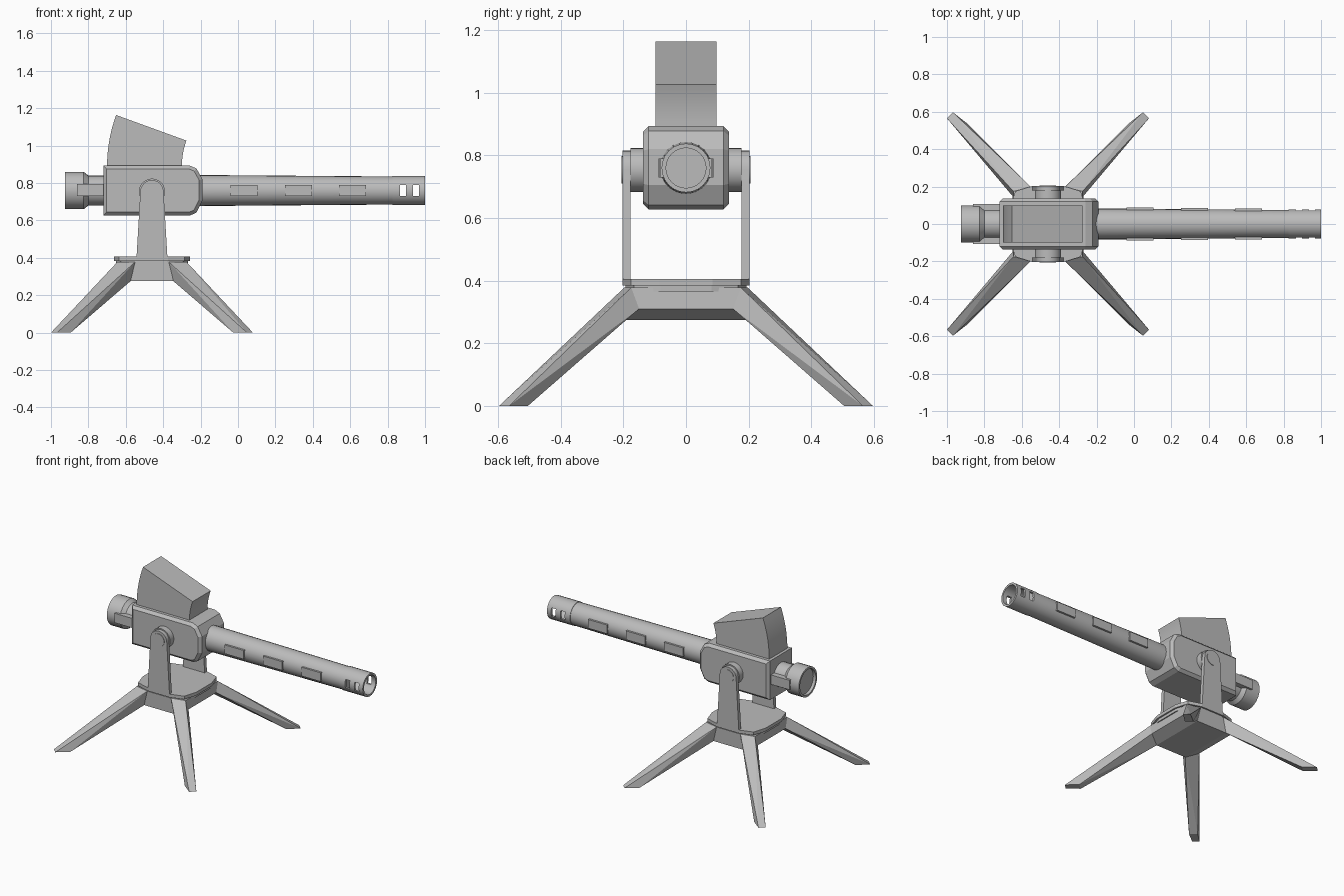
import bpy, bmesh, math
from mathutils import Vector, Matrix

if "Cube" in bpy.data.objects:
    bpy.data.objects.remove(bpy.data.objects["Cube"])

CX, AXIS_Z = -0.46, 0.76          # mount centre, bore height

grey = bpy.data.materials.new("metal grey")
grey.diffuse_color = (0.5, 0.5, 0.5, 1)
grey.use_nodes = True
grey.node_tree.nodes["Principled BSDF"].inputs["Base Color"].default_value = grey.diffuse_color


def finish(name, bm, smooth=False):
    bmesh.ops.remove_doubles(bm, verts=bm.verts, dist=1e-5)
    bmesh.ops.recalc_face_normals(bm, faces=bm.faces)
    me = bpy.data.meshes.new(name)
    bm.to_mesh(me)
    bm.free()
    me.materials.append(grey)
    ob = bpy.data.objects.new(name, me)
    bpy.context.collection.objects.link(ob)
    if smooth:
        bpy.ops.object.select_all(action='DESELECT')
        ob.select_set(True)
        bpy.context.view_layer.objects.active = ob
        bpy.ops.object.shade_smooth_by_angle(angle=math.radians(30))
    return ob


def hull(name, pts):
    bm = bmesh.new()
    for p in pts:
        bm.verts.new(p)
    bmesh.ops.convex_hull(bm, input=bm.verts)
    return finish(name, bm)


def box(name, x0, x1, y0, y1, z0, z1):
    return hull(name, [(x, y, z) for x in (x0, x1) for y in (y0, y1) for z in (z0, z1)])


def extrude(name, pts, y0, y1, bevel=0, smooth=False):
    """Extrude an xz outline along y, optionally bevelling the two rims."""
    bm = bmesh.new()
    f = bm.faces.new([bm.verts.new((x, y0, z)) for x, z in pts])
    r = bmesh.ops.extrude_face_region(bm, geom=[f])
    bmesh.ops.translate(bm, vec=(0, y1 - y0, 0),
                        verts=[v for v in r['geom'] if isinstance(v, bmesh.types.BMVert)])
    if bevel:
        rims = [e for e in bm.edges if abs(e.verts[0].co.y - e.verts[1].co.y) < 1e-6]
        bmesh.ops.bevel(bm, geom=rims, offset=bevel, segments=1, affect='EDGES')
    return finish(name, bm, smooth)


def lathe(name, profile, n=24):
    """Spin (x, radius) points around the bore axis."""
    bm = bmesh.new()
    vs = [bm.verts.new((x, 0, AXIS_Z + r)) for x, r in profile]
    es = [bm.edges.new(p) for p in zip(vs, vs[1:])]
    bmesh.ops.spin(bm, geom=vs + es, cent=(0, 0, AXIS_Z), axis=(1, 0, 0),
                   angle=math.tau, steps=n)
    bmesh.ops.remove_doubles(bm, verts=bm.verts, dist=1e-5)
    return finish(name, bm, True)


def disc(name, y0, y1, r, z, n=24):
    bm = bmesh.new()
    m = Matrix.Translation((CX, (y0 + y1) / 2, z)) @ Matrix.Rotation(math.pi / 2, 4, 'X')
    bmesh.ops.create_cone(bm, cap_ends=True, segments=n, radius1=r, radius2=r,
                          depth=abs(y1 - y0), matrix=m)
    return finish(name, bm, True)


def cut(ob, cutter):
    mod = ob.modifiers.new("cut", 'BOOLEAN')
    mod.operation, mod.object, mod.solver = 'DIFFERENCE', cutter, 'EXACT'
    bpy.context.view_layer.objects.active = ob
    bpy.ops.object.modifier_apply(modifier=mod.name)
    bpy.data.objects.remove(cutter)


# Receiver with rounded nose
extrude("receiver", [(-0.72, 0.627), (-0.255, 0.627), (-0.222, 0.642), (-0.19, 0.705),
                     (-0.19, 0.82), (-0.222, 0.878), (-0.26, 0.894), (-0.72, 0.894)],
        -0.137, 0.137, bevel=0.018)

# Curved magazine: a 20 degree ring sector
arc = [math.radians(20 * i / 8) for i in range(9)]
sector = lambda r, a: (0.10 - r * math.cos(a), 0.89 + r * math.sin(a))
extrude("magazine", [sector(0.8, a) for a in arc] + [sector(0.4, a) for a in reversed(arc)],
        -0.098, 0.098, smooth=True)

# Tapered barrel and slotted hollow muzzle
lathe("barrel", [(-0.22, 0), (-0.22, 0.083), (0.83, 0.075), (0.83, 0)])
muzzle = lathe("muzzle", [(0.825, 0), (0.825, 0.078), (1.0, 0.078), (1.0, 0.064),
                          (0.845, 0.064), (0.845, 0)])
for x in (0.866, 0.936):
    cut(muzzle, box("slot_cutter", x, x + 0.033, -0.2, 0.2, AXIS_Z - 0.029, AXIS_Z + 0.029))

# Raised side plates along the barrel
for s in (-1, 1):
    for i, x in enumerate((-0.04, 0.25, 0.54)):
        y = 0.088 - 0.0025 * i
        box("barrel_side_plate", x, x + 0.145, s * 0.06, s * y, AXIS_Z - 0.03, AXIS_Z + 0.03)

# Rear cap with recessed end, and side lugs
lathe("rear_cap", [(-0.70, 0), (-0.70, 0.08), (-0.80, 0.08), (-0.825, 0.1), (-0.925, 0.1),
                   (-0.925, 0.086), (-0.905, 0.086), (-0.905, 0)])
for s in (-1, 1):
    box("rear_lug", -0.86, -0.71, s * 0.07, s * 0.108, 0.73, 0.795)

# Yoke arms and pivots
top = [(CX + 0.062 * math.cos(a), 0.754 + 0.062 * math.sin(a))
       for a in (math.pi * i / 12 for i in range(13))]
for s in (-1, 1):
    extrude("yoke_arm", [(CX - 0.083, 0.395), (CX + 0.083, 0.395)] + top, s * 0.178, s * 0.203,
            smooth=True)
    disc("pivot", s * 0.13, s * 0.178, 0.07, 0.754)
    disc("pivot_cap", s * 0.2, s * 0.206, 0.044, 0.754)

# Clipped-corner turntable in two tiers
def plate(name, k, z0, z1):
    pts = [(0.085, 0.203), (0.175, 0.175), (0.203, 0.085)]
    hull(name, [(CX + sx * k * x, sy * k * y, z) for x, y in pts
                for sx in (-1, 1) for sy in (-1, 1) for z in (z0, z1)])


plate("turntable", 1.0, 0.384, 0.406)
plate("turntable_seat", 0.95, 0.365, 0.384)

# Hub and four splayed legs
root = [(0.185, 0.175, 0.378), (0.09, 0.197, 0.378), (0.115, 0.195, 0.275), (0.19, 0.15, 0.31)]
foot = [(0.54, 0.565, 0), (0.508, 0.597, 0), (0.435, 0.54, 0), (0.475, 0.505, 0)]
flip = lambda pts, sx, sy: [(CX + sx * x, sy * y, z) for x, y, z in pts]
signs = [(sx, sy) for sx in (-1, 1) for sy in (-1, 1)]
hull("hub", [p for s in signs for p in flip(root, *s)])
for s in signs:
    hull("leg", flip(root + foot, *s))
